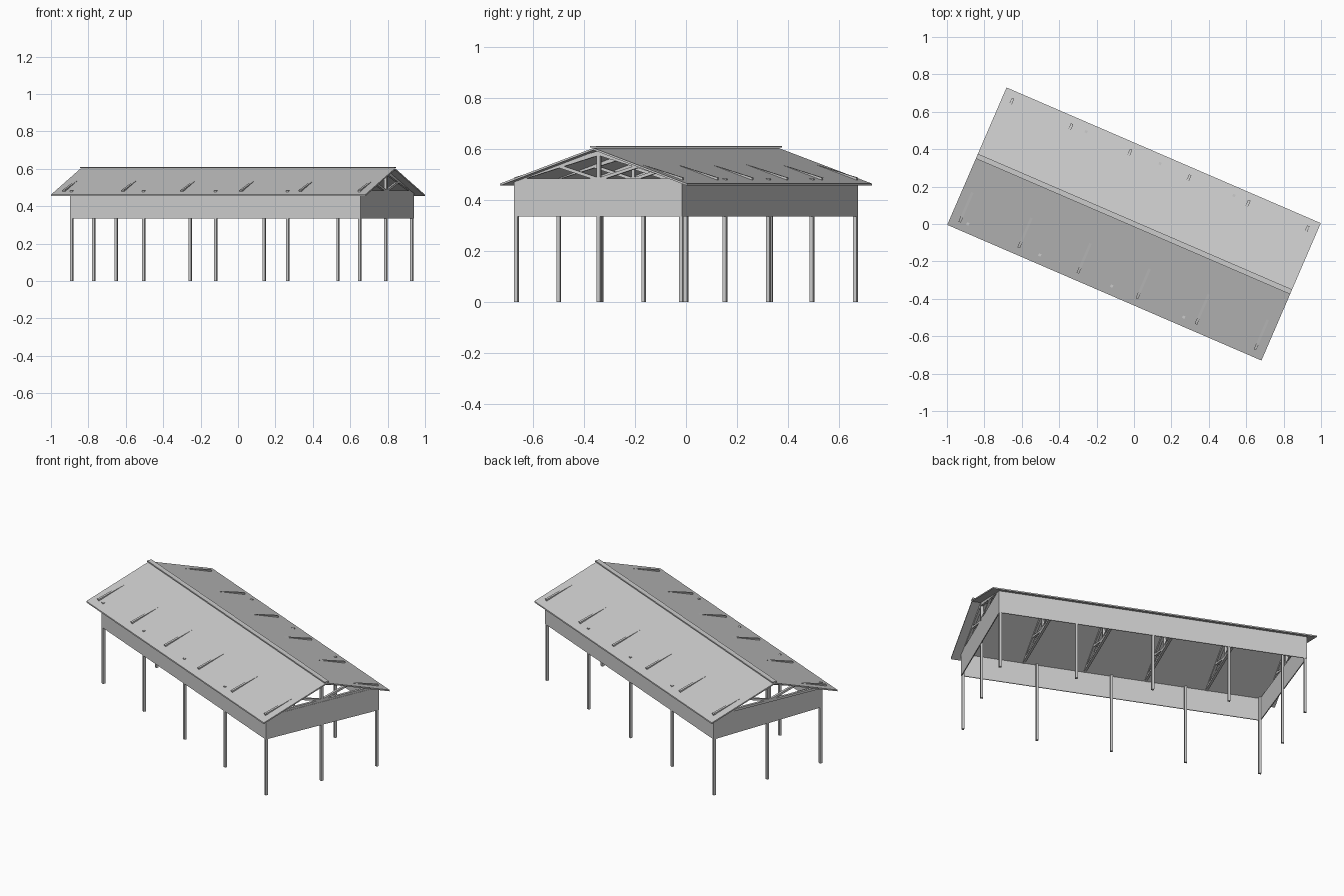
import bpy, bmesh, math
from mathutils import Vector

if "Cube" in bpy.data.objects:
    bpy.data.objects.remove(bpy.data.objects["Cube"])

ANGLE = math.radians(-23.35)      # whole shelter is turned in plan
HALF_L, HALF_W = 0.915, 0.40      # roof half sizes along / across the ridge
COL_V = 0.352                     # column row distance from the ridge


def make(name, bm):
    bmesh.ops.recalc_face_normals(bm, faces=bm.faces)
    mesh = bpy.data.meshes.new(name)
    bm.to_mesh(mesh)
    bm.free()
    ob = bpy.data.objects.new(name, mesh)
    ob.rotation_euler.z = ANGLE
    bpy.context.collection.objects.link(ob)
    return ob


def prism(bm, pts, offset):
    """Extrude a planar outline by an offset vector."""
    face = bm.faces.new([bm.verts.new(p) for p in pts])
    ext = bmesh.ops.extrude_face_region(bm, geom=[face])
    verts = [g for g in ext["geom"] if isinstance(g, bmesh.types.BMVert)]
    bmesh.ops.translate(bm, vec=offset, verts=verts)


def beam(bm, u, a, b, depth, width=0.014):
    """Truss member between (v, z) points a and b at station u."""
    d = (Vector(b) - Vector(a)).normalized() * depth / 2
    n = Vector((-d.y, d.x))
    a, b = Vector(a), Vector(b)
    pts = [(u - width / 2, p.x, p.y) for p in (a - n, b - n, b + n, a + n)]
    prism(bm, pts, (width, 0, 0))


# Roof sheets, one per slope
for side, name in ((-1, "front_roof_sheet"), (1, "back_roof_sheet")):
    bm = bmesh.new()
    outline = [(0, 0.595), (HALF_W, 0.455), (HALF_W, 0.463), (0, 0.603)]
    prism(bm, [(-HALF_L, side * v, z) for v, z in outline], (2 * HALF_L, 0, 0))
    make(name, bm)

# Ridge cap
bm = bmesh.new()
prism(bm, [(-HALF_L, v, z) for v, z in
           ((-0.014, 0.604), (0.014, 0.604), (0.014, 0.611), (-0.014, 0.611))],
      (2 * HALF_L, 0, 0))
make("ridge_cap", bm)

# Columns: five per long side and one in the middle of each end
corners = [(-0.816, -COL_V), (0.861, -COL_V), (0.861, COL_V), (-0.861, COL_V)]
spots = []
for (u0, v), (u1, _) in ((corners[0], corners[1]), (corners[3], corners[2])):
    spots += [(u0 + (u1 - u0) * i / 4, v, 0.483) for i in range(5)]
spots += [(-0.839, 0, 0.59), (0.861, 0, 0.59)]
bm = bmesh.new()
S = 0.007
for u, v, top in spots:
    prism(bm, [(u - S, v - S, 0), (u + S, v - S, 0),
               (u + S, v + S, 0), (u - S, v + S, 0)], (0, 0, top))
make("columns", bm)

# Fascia walls hung between the column tops
names = ("front_wall_panel", "right_wall_panel", "back_wall_panel", "left_wall_panel")
for i, name in enumerate(names):
    a, b = Vector((*corners[i], 0)), Vector((*corners[(i + 1) % 4], 0))
    d = (b - a).normalized()
    out = Vector((d.y, -d.x, 0))
    a, b = a - d * S + out * 0.003, b + d * S + out * 0.003
    t = out * 0.005
    bm = bmesh.new()
    prism(bm, [p + Vector((0, 0, 0.335)) for p in (a, b, b + t, a + t)],
          (0, 0, 0.137))
    make(name, bm)

# Six roof trusses whose rafters break slightly through the sheets
for k in range(6):
    u = -0.86 + 0.344 * k
    bm = bmesh.new()
    beam(bm, u, (-0.345, 0.477), (0.345, 0.477), 0.014)
    beam(bm, u, (0, 0.475), (0, 0.582), 0.014)
    for s in (-1, 1):
        beam(bm, u, (s * 0.358, 0.478), (0, 0.583), 0.018)
        beam(bm, u, (0, 0.48), (s * 0.17, 0.532), 0.012)
    make("truss_%d" % (k + 1), bm)
